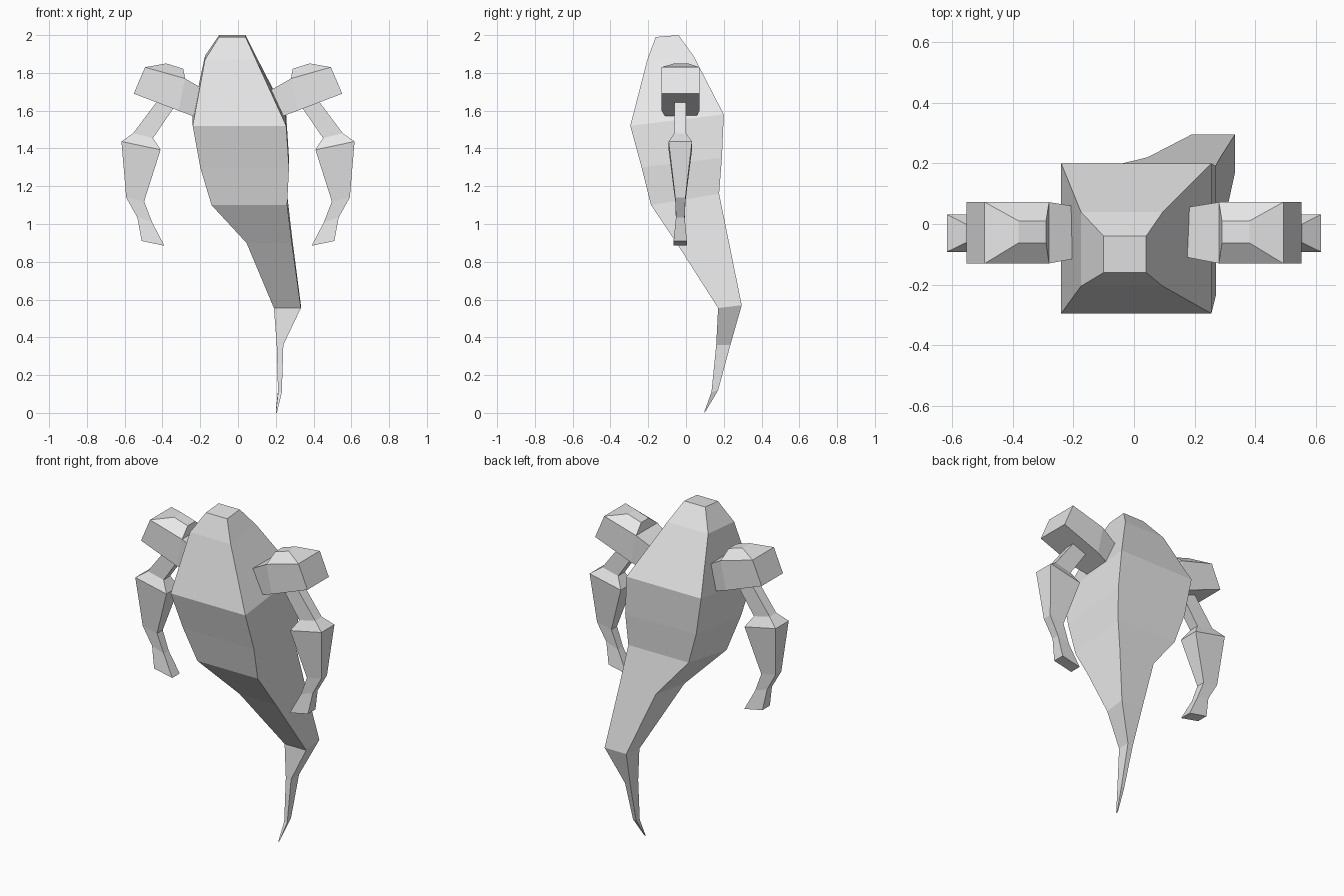
import bpy, bmesh

grey = bpy.data.materials.new("plain_grey")
grey.diffuse_color = (0.8, 0.8, 0.8, 1)


def loft(name, rings, mirror=False):
    """Skin a run of four-cornered rings, close both ends, flat shaded."""
    bm = bmesh.new()
    loops = [[bm.verts.new((-x if mirror else x, y, z)) for x, y, z in r] for r in rings]
    for a, b in zip(loops, loops[1:]):
        for i in range(4):
            j = (i + 1) % 4
            bm.faces.new((a[i], a[j], b[j], b[i]))
    bm.faces.new(loops[0])
    bm.faces.new(loops[-1])
    bmesh.ops.recalc_face_normals(bm, faces=bm.faces)
    me = bpy.data.meshes.new(name)
    bm.to_mesh(me)
    bm.free()
    me.materials.append(grey)
    ob = bpy.data.objects.new(name, me)
    bpy.context.collection.objects.link(ob)
    return ob


def body_ring(x0, x1, yf, yb, zf, zb):
    return [(x0, yf, zf), (x1, yf, zf), (x1, yb, zb), (x0, yb, zb)]


def limb_ring(xa, za, xb, zb, y0, y1):
    """Tilted ring running from point a to point b in the front plane."""
    return [(xa, y0, za), (xb, y0, zb), (xb, y1, zb), (xa, y1, za)]


# Body and curling tail: left, right, front, back, front height, back height
loft("body_and_tail", [body_ring(*r) for r in (
    (-0.10, 0.04, -0.16, -0.04, 1.99, 2.00),
    (-0.175, 0.095, -0.205, 0.04, 1.87, 1.89),
    (-0.24, 0.255, -0.295, 0.20, 1.52, 1.58),
    (-0.20, 0.27, -0.235, 0.19, 1.30, 1.35),
    (-0.14, 0.26, -0.185, 0.175, 1.10, 1.16),
    (0.045, 0.285, -0.05, 0.22, 0.90, 0.94),
    (0.19, 0.333, 0.17, 0.295, 0.555, 0.57),
    (0.205, 0.24, 0.16, 0.235, 0.36, 0.36),
    (0.212, 0.232, 0.135, 0.17, 0.11, 0.12),
    (0.20, 0.206, 0.095, 0.105, 0.0, 0.01))])

for side, mirror in (("right", False), ("left", True)):
    # Shoulder block tapering into the body
    loft(side + "_shoulder", [limb_ring(*r) for r in (
        (0.552, 1.69, 0.492, 1.83, -0.13, 0.072),
        (0.315, 1.60, 0.28, 1.77, -0.13, 0.072),
        (0.235, 1.57, 0.175, 1.71, -0.11, 0.055))], mirror)
    # Bevelled cap on the shoulder
    loft(side + "_shoulder_cap", [limb_ring(*r) for r in (
        (0.492, 1.83, 0.28, 1.77, -0.13, 0.072),
        (0.38, 1.85, 0.29, 1.822, -0.062, 0.01))], mirror)
    # Upper arm, flared forearm, wrist and hand
    loft(side + "_arm", [limb_ring(*r) for r in (
        (0.405, 1.68, 0.32, 1.645, -0.062, 0.0),
        (0.555, 1.48, 0.45, 1.455, -0.062, 0.0),
        (0.617, 1.437, 0.41, 1.393, -0.092, 0.032),
        (0.592, 1.14, 0.497, 1.12, -0.057, -0.003),
        (0.533, 1.035, 0.455, 1.01, -0.053, -0.007),
        (0.51, 0.91, 0.39, 0.885, -0.066, 0.005))], mirror)
